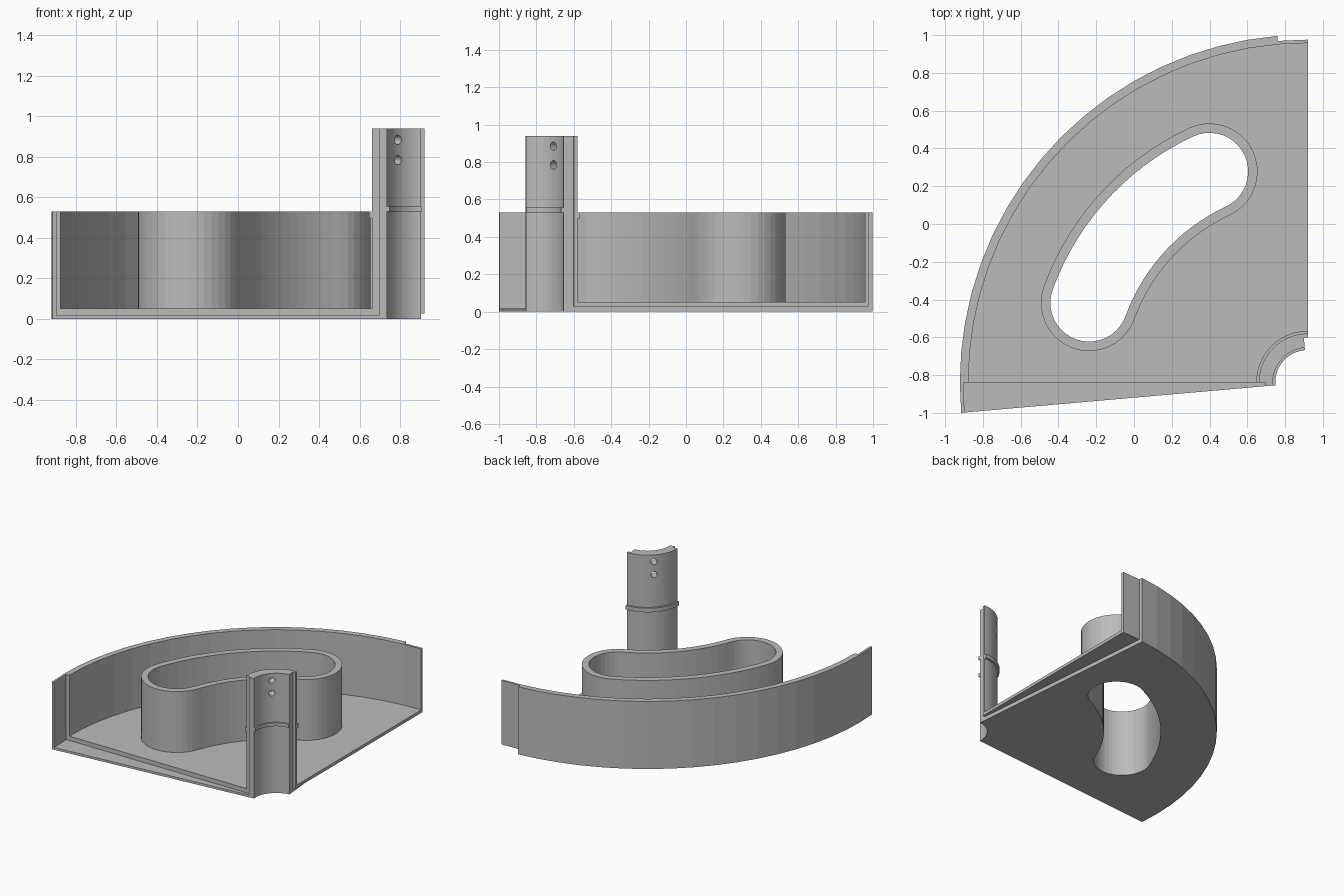
import bpy, bmesh
from math import cos, sin, radians, pi
from mathutils import Vector, Matrix

cube = bpy.data.objects.get("Cube")
if cube:
    bpy.data.objects.remove(cube, do_unlink=True)

# Shared dimensions: every part turns about one pivot
PIVOT = Vector((0.92, -0.839, 0))
STEP = 5
BORE, POST = 0.185, 0.259
RIM_IN, RIM_OUT = 1.797, 1.842
FLOOR, RIM_TOP, POST_TOP = 0.052, 0.53, 0.94

grey = bpy.data.materials.new("plain_grey")
grey.use_nodes = True
grey.diffuse_color = (0.5, 0.5, 0.5, 1)
bsdf = next(n for n in grey.node_tree.nodes if n.type == "BSDF_PRINCIPLED")
bsdf.inputs["Base Color"].default_value = grey.diffuse_color


def polar(r, deg, z=0.0):
    a = radians(deg)
    return PIVOT + Vector((r * cos(a), r * sin(a), z))


def finish(name, bm):
    bmesh.ops.recalc_face_normals(bm, faces=bm.faces)
    mesh = bpy.data.meshes.new(name)
    bm.to_mesh(mesh)
    bm.free()
    mesh.materials.append(grey)
    obj = bpy.data.objects.new(name, mesh)
    bpy.context.collection.objects.link(obj)
    return obj


def sweep(name, profile, start, end):
    """Turn a closed (radius, z) profile about the pivot and cap both ends."""
    bm = bmesh.new()
    rings = [[bm.verts.new(polar(r, a, z)) for r, z in profile]
             for a in range(start, end + 1, STEP)]
    n = len(profile)
    for lo, hi in zip(rings, rings[1:]):
        for i in range(n):
            j = (i + 1) % n
            bm.faces.new((lo[i], lo[j], hi[j], hi[i]))
    bm.faces.new(rings[0])
    bm.faces.new(rings[-1])
    return finish(name, bm)


def channel(bore, post, rim_in, rim_out, bottom, floor):
    """Section through post, floor and rim."""
    return [(bore, bottom), (rim_out, bottom), (rim_out, RIM_TOP), (rim_in, RIM_TOP),
            (rim_in, floor), (post, floor), (post, POST_TOP), (bore, POST_TOP)]


def band(r0, r1, z0, z1):
    return [(r0, z0), (r1, z0), (r1, z1), (r0, z1)]


def slot_outline(half, mid=1.232, first=115, last=160, caps=20):
    """Kidney outline: an arc-shaped slot with round ends."""
    arc = range(first, last + 1, 3)
    pts = [polar(mid + half, a) for a in arc]
    for k in range(1, caps):
        pts.append(polar(mid, last) + Matrix.Rotation(radians(last) + pi * k / caps, 3, "Z") @ Vector((half, 0, 0)))
    pts += [polar(mid - half, a) for a in reversed(arc)]
    for k in range(1, caps):
        pts.append(polar(mid, first) + Matrix.Rotation(radians(first) + pi + pi * k / caps, 3, "Z") @ Vector((half, 0, 0)))
    return pts


def prism(name, outline, z0, z1):
    bm = bmesh.new()
    low = [bm.verts.new((p.x, p.y, z0)) for p in outline]
    high = [bm.verts.new((p.x, p.y, z1)) for p in outline]
    bm.faces.new(low)
    bm.faces.new(high)
    for i in range(len(low)):
        j = (i + 1) % len(low)
        bm.faces.new((low[i], low[j], high[j], high[i]))
    return finish(name, bm)


def cut(target, cutter):
    cutter.hide_render = True
    mod = target.modifiers.new("cut", "BOOLEAN")
    mod.operation = "DIFFERENCE"
    mod.solver = "EXACT"
    mod.object = cutter
    bpy.context.view_layer.objects.active = target
    bpy.ops.object.modifier_apply(modifier=mod.name)
    bpy.data.objects.remove(cutter, do_unlink=True)


# Main tray: post, floor and rim in one section
tray = sweep("tray_body", channel(BORE, POST, RIM_IN, RIM_OUT, 0, FLOOR), 95, 180)
cut(tray, prism("slot_cutter", slot_outline(0.205), -0.1, 0.3))

# Pin holes through the post
for z in (0.785, 0.885):
    bm = bmesh.new()
    place = Matrix.Translation(polar(0.22, 135, z)) @ Matrix.Rotation(radians(135), 4, "Z") @ Matrix.Rotation(pi / 2, 4, "Y")
    bmesh.ops.create_cone(bm, cap_ends=True, segments=24, radius1=0.023,
                          radius2=0.023, depth=0.2, matrix=place)
    cut(tray, finish("pin_cutter", bm))

# Half-thickness joints: inner tongue on one side, outer lip on the other
sweep("joint_tongue", channel(0.239, POST, RIM_IN, 1.815, 0.028, FLOOR), 90, 95)
lip = 0.018
sweep("joint_lip", channel(BORE, 0.224, 1.824, RIM_OUT, 0, lip), 180, 185)

# Collar outside the post and ridge inside its bore
sweep("post_collar", band(POST - 0.01, 0.273, 0.498, RIM_TOP), 90, 180)
sweep("bore_ridge", band(0.172, BORE + 0.01, RIM_TOP, 0.556), 95, 185)

# Kidney-shaped wall around the floor opening
wall = prism("kidney_wall", slot_outline(0.255), 0.03, RIM_TOP)
cut(wall, prism("kidney_cutter", slot_outline(0.205), -0.1, 1))
